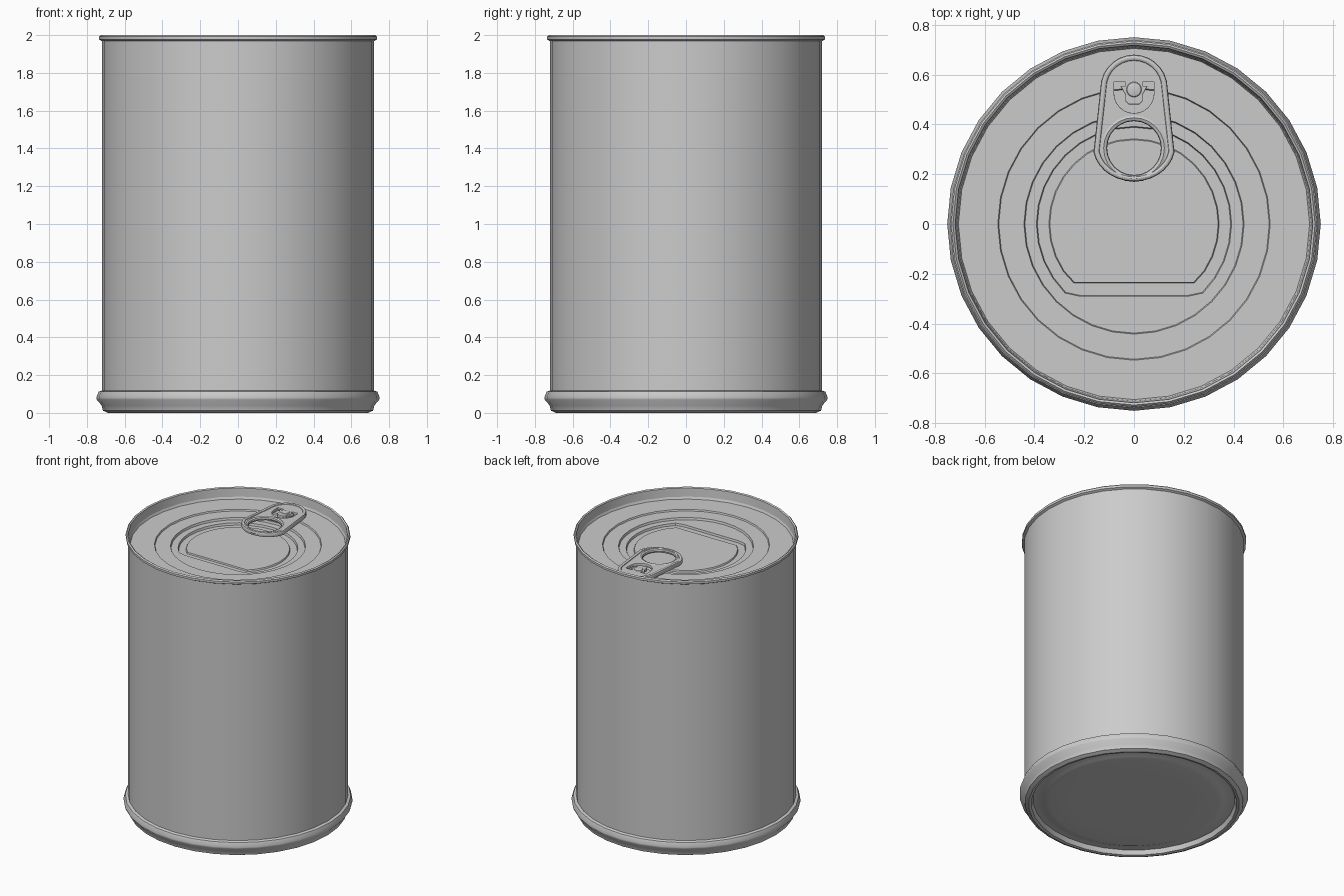
import bpy, bmesh, math
from math import sin, cos, pi

if "Cube" in bpy.data.objects:
    bpy.data.objects.remove(bpy.data.objects["Cube"])

SIDES = 32


def smooth(ob, angle=35):
    bpy.ops.object.select_all(action='DESELECT')
    bpy.context.view_layer.objects.active = ob
    ob.select_set(True)
    bpy.ops.object.shade_smooth_by_angle(angle=math.radians(angle))


def lathe(name, profile, cap_end=True, n=SIDES, center=(0, 0)):
    """Spin (radius, z[, flat]) rings; flat cuts the ring straight at y = -flat."""
    bm = bmesh.new()
    rings = []
    for p in profile:
        r, z = p[:2]
        flat = p[2] if len(p) > 2 else 9
        rings.append([bm.verts.new((center[0] + r * cos(2 * pi * i / n),
                                    center[1] + max(-flat, r * sin(2 * pi * i / n)), z))
                      for i in range(n)])
    for a, b in zip(rings, rings[1:]):
        for i in range(n):
            j = (i + 1) % n
            bm.faces.new((a[i], a[j], b[j], b[i]))
    if cap_end:
        bm.faces.new(rings[-1])
    me = bpy.data.meshes.new(name)
    bm.to_mesh(me)
    bm.free()
    ob = bpy.data.objects.new(name, me)
    bpy.context.collection.objects.link(ob)
    smooth(ob)
    return ob


def arc(cx, cy, r, a0, a1, n):
    return [(cx + r * cos(math.radians(a0 + (a1 - a0) * i / n)),
             cy + r * sin(math.radians(a0 + (a1 - a0) * i / n))) for i in range(n + 1)]


def plate(name, outlines, z, half, bevel):
    """Flat filled outline with holes, thickened and rounded."""
    cu = bpy.data.curves.new(name, 'CURVE')
    cu.dimensions = '2D'
    cu.fill_mode = 'BOTH'
    cu.extrude, cu.bevel_depth, cu.offset = half, bevel, -bevel
    cu.bevel_resolution = 1
    for pts in outlines:
        s = cu.splines.new('POLY')
        s.points.add(len(pts) - 1)
        for p, (x, y) in zip(s.points, pts):
            p.co = (x, y, 0, 1)
        s.use_cyclic_u = True
    ob = bpy.data.objects.new(name, cu)
    ob.location.z = z
    bpy.context.collection.objects.link(ob)
    bpy.ops.object.select_all(action='DESELECT')
    bpy.context.view_layer.objects.active = ob
    ob.select_set(True)
    bpy.ops.object.convert(target='MESH')
    smooth(bpy.context.object)


def tab_outline(inset):
    top = arc(0, 0.545, 0.135 - inset, 0, 180, 14)
    low = arc(0, 0.315, 0.165 - inset, 190, 350, 14)
    return top + [(x, 0.3 + (y - 0.3) * 0.86) if y < 0.3 else (x, y) for x, y in low]


# Can wall with the bottom bead, top seam and inner lip
lathe("can_body", [(0.69, 0), (0.715, 0.012), (0.722, 0.04), (0.748, 0.07), (0.75, 0.082),
                   (0.738, 0.112), (0.72, 0.118), (0.72, 1.968), (0.735, 1.976), (0.735, 1.992),
                   (0.727, 2.0), (0.718, 1.994), (0.712, 1.92)], cap_end=False)

# Recessed lid with stepped rings and a D-shaped panel
lathe("lid", [(0.712, 1.935), (0.705, 1.92), (0.547, 1.92), (0.543, 1.91), (0.442, 1.91),
              (0.438, 1.895), (0.392, 1.895, 0.29), (0.388, 1.88, 0.287),
              (0.342, 1.88, 0.237), (0.338, 1.89, 0.234)])

# Recessed base
base = lathe("base", [(0.69, 0), (0.672, 0.004), (0.66, 0.035), (0.615, 0.035),
                      (0.59, 0.025), (0.55, 0.02), (0.4, 0.018)])
base.data.flip_normals()

# Pull tab: thin plate with finger hole and U slot, plus a rolled border
hole = arc(0, 0.305, 0.11, 0, 345, 23)
slot = ([(0.08, 0.57), (0.035, 0.57), (0.035, 0.555), (0.055, 0.555)]
        + [(0.035, 0.52), (0.035, 0.495), (0.022, 0.48), (-0.022, 0.48), (-0.035, 0.495),
           (-0.035, 0.52), (-0.055, 0.555), (-0.035, 0.555), (-0.035, 0.57), (-0.08, 0.57)]
        + arc(0, 0.525, 0.08, 180, 360, 12))
plate("tab_plate", [tab_outline(0.008), hole, slot], 1.938, 0.008, 0.003)
plate("tab_border", [tab_outline(0), tab_outline(0.025)], 1.938, 0.008, 0.01)

# Rolled edge of the finger hole
ring = [(0.122 + 0.014 * cos(2 * pi * k / 8), 1.938 + 0.015 * sin(2 * pi * k / 8)) for k in range(9)]
lathe("finger_hole_ring", ring, cap_end=False, n=24, center=(0, 0.305))

# Rivet
lathe("rivet", [(0.034, 1.915), (0.034, 1.945), (0.028, 1.952), (0.015, 1.955)],
      n=16, center=(0, 0.54))
